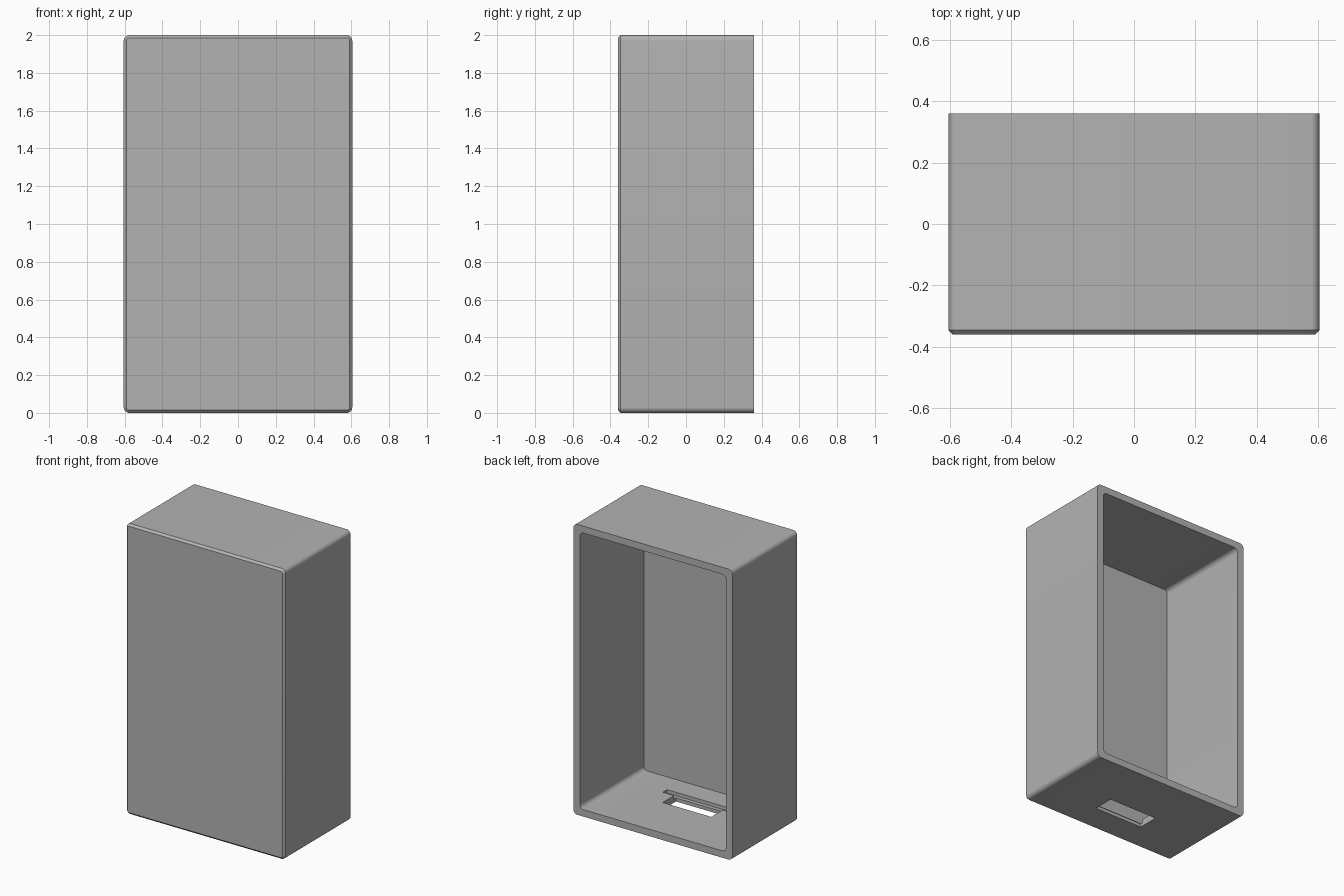
import bpy, bmesh, math

if "Cube" in bpy.data.objects:
    bpy.data.objects.remove(bpy.data.objects["Cube"], do_unlink=True)

W, D, H = 0.605, 0.36, 2.0      # half width, half depth, height
WALL, FRONT, CHAMFER, RADIUS = 0.048, 0.024, 0.014, 0.03

grey = bpy.data.materials.new("plain grey")
grey.use_nodes = True
colour = (0.45, 0.45, 0.45, 1)
grey.diffuse_color = colour
grey.node_tree.nodes["Principled BSDF"].inputs["Base Color"].default_value = colour


def ring(bm, inset, radius, y, steps=8):
    """Rounded rectangle of vertices in the plane at depth y."""
    verts = []
    half_x, half_z = W - inset - radius, H / 2 - inset - radius
    for quarter, (sx, sz) in enumerate([(1, 1), (-1, 1), (-1, -1), (1, -1)]):
        for i in range(steps + 1):
            a = math.pi / 2 * (quarter + i / steps)
            verts.append(bm.verts.new((sx * half_x + radius * math.cos(a), y,
                                       H / 2 + sz * half_z + radius * math.sin(a))))
    return verts


def bridge(bm, a, b):
    for i in range(len(a)):
        j = (i + 1) % len(a)
        bm.faces.new((a[i], a[j], b[j], b[i]))


def cutter(name, x, y0, y1, z0, z1):
    bpy.ops.mesh.primitive_cube_add(size=1, location=(0, (y0 + y1) / 2, (z0 + z1) / 2))
    ob = bpy.context.object
    ob.name = name
    ob.scale = (2 * x, y1 - y0, z1 - z0)
    ob.hide_render = True
    ob.data.materials.append(grey)
    return ob


# Open-backed shell: chamfered front, outer wall, rim, inner wall, inner front
bm = bmesh.new()
rings = [ring(bm, CHAMFER, RADIUS - CHAMFER, -D),
         ring(bm, 0, RADIUS, -D + CHAMFER),
         ring(bm, 0, RADIUS, D),
         ring(bm, WALL, RADIUS, D),
         ring(bm, WALL, RADIUS, -D + FRONT)]
for a, b in zip(rings, rings[1:]):
    bridge(bm, a, b)
bm.faces.new(rings[0])
bm.faces.new(rings[-1])
bmesh.ops.recalc_face_normals(bm, faces=bm.faces)
mesh = bpy.data.meshes.new("case_shell")
bm.to_mesh(mesh)
bm.free()
mesh.materials.append(grey)
shell = bpy.data.objects.new("case_shell", mesh)
bpy.context.collection.objects.link(shell)

# Cable slot through the floor, with a shallow groove along its front edge
cutters = [cutter("slot_cutter", 0.185, -0.155, -0.01, -0.1, 0.1),
           cutter("groove_cutter", 0.272, -0.182, -0.135, WALL - 0.024, 0.1)]
for ob in cutters:
    bpy.ops.object.select_all(action='DESELECT')
    bpy.context.view_layer.objects.active = shell
    shell.select_set(True)
    mod = shell.modifiers.new(ob.name, 'BOOLEAN')
    mod.operation = 'DIFFERENCE'
    mod.solver = 'EXACT'
    mod.object = ob
    bpy.ops.object.modifier_apply(modifier=mod.name)
    bpy.data.objects.remove(ob, do_unlink=True)

shell.select_set(True)
bpy.context.view_layer.objects.active = shell
bpy.ops.object.shade_smooth_by_angle(angle=math.radians(30))
